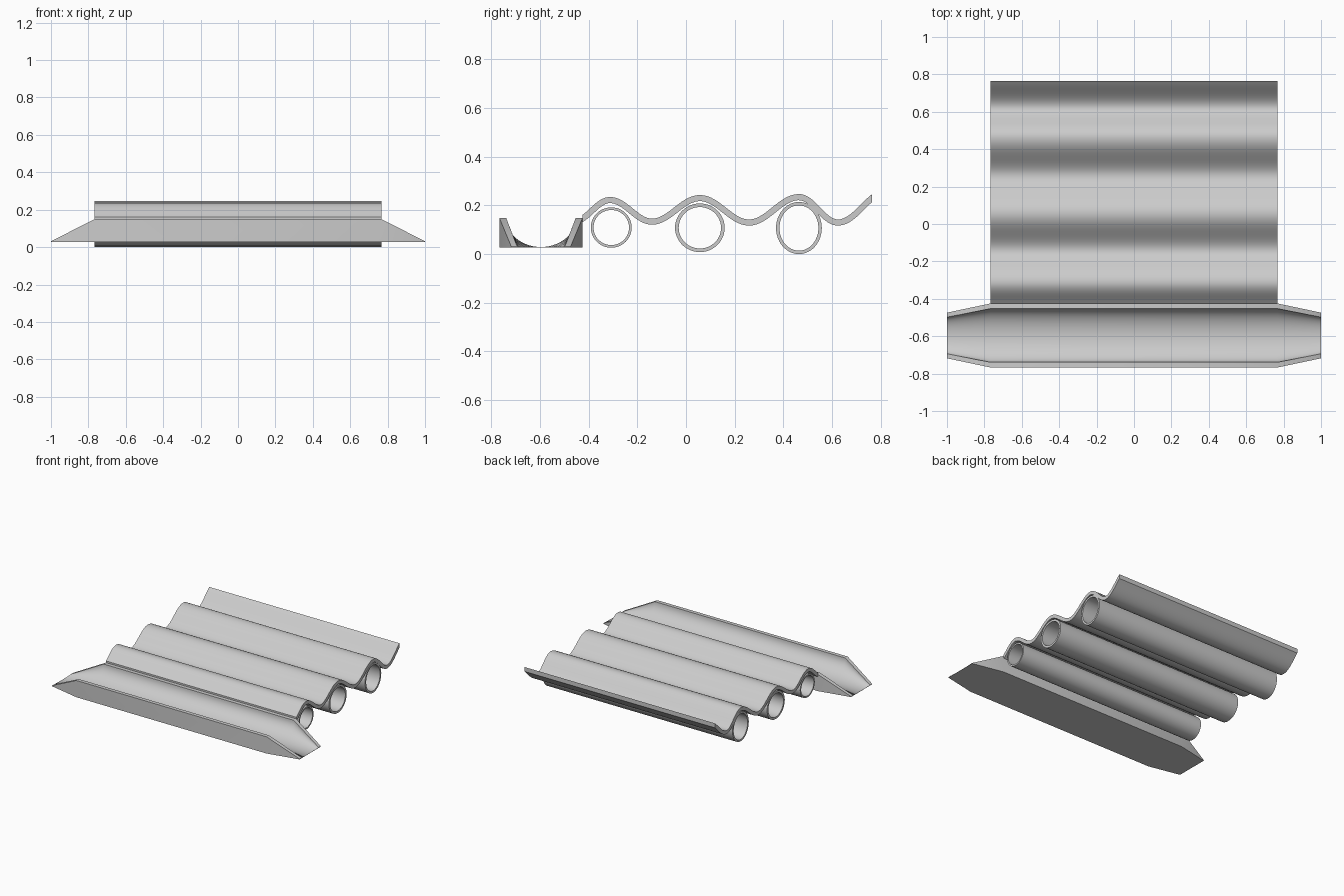
import bpy, bmesh, math

if "Cube" in bpy.data.objects:
    bpy.data.objects.remove(bpy.data.objects["Cube"])

grey = bpy.data.materials.new("plain grey")
grey.diffuse_color = (0.6, 0.6, 0.6, 1)
grey.use_nodes = True
grey.node_tree.nodes["Principled BSDF"].inputs["Base Color"].default_value = grey.diffuse_color


def loft(name, stations, closed_ends=True):
    """Skin a list of equal-length closed (x, y, z) loops into a solid."""
    bm = bmesh.new()
    rings = [[bm.verts.new(p) for p in loop] for loop in stations]
    n = len(rings[0])
    for a, b in zip(rings, rings[1:]):
        for i in range(n):
            j = (i + 1) % n
            bm.faces.new((a[i], a[j], b[j], b[i]))
    if closed_ends:
        bm.faces.new(rings[0])
        bm.faces.new(rings[-1])
    else:                                   # join last ring to the first
        a, b = rings[-1], rings[0]
        for i in range(n):
            j = (i + 1) % n
            bm.faces.new((a[i], a[j], b[j], b[i]))
    bmesh.ops.recalc_face_normals(bm, faces=bm.faces[:])
    mesh = bpy.data.meshes.new(name)
    bm.to_mesh(mesh)
    bm.free()
    mesh.materials.append(grey)
    ob = bpy.data.objects.new(name, mesh)
    bpy.context.collection.objects.link(ob)
    bpy.ops.object.select_all(action='DESELECT')
    ob.select_set(True)
    bpy.context.view_layer.objects.active = ob
    bpy.ops.object.shade_smooth_by_angle(angle=math.radians(30))
    return ob


HALF = 0.768

# Wavy sheet: cosine easing between valleys and crests
KEYS = [(-0.46, 0.135), (-0.312, 0.222), (-0.14, 0.133), (0.057, 0.230),
        (0.259, 0.1295), (0.464, 0.234), (0.624, 0.1295), (0.83, 0.26)]


def wave(y):
    for (y0, z0), (y1, z1) in zip(KEYS, KEYS[1:]):
        if y <= y1:
            t = (y - y0) / (y1 - y0) * math.pi
            slope = (z1 - z0) * 0.5 * math.sin(t) * math.pi / (y1 - y0)
            return z0 + (z1 - z0) * 0.5 * (1 - math.cos(t)), slope


top, bottom = [], []
STEPS = 90
for i in range(STEPS + 1):
    y = -0.425 + (0.765 + 0.425) * i / STEPS
    z, s = wave(y)
    h = 0.0125 * math.sqrt(1 + s * s)
    top.append((y, z + h))
    bottom.append((y, z - h))
profile = top + bottom[::-1]

# Side by side sheet panels, the last one double width
edges = [-HALF + HALF / 3 * k for k in (0, 1, 2, 3, 4, 6)]
for k, (x0, x1) in enumerate(zip(edges, edges[1:])):
    loft(f"wavy_panel_{k + 1}", [[(x, y, z) for y, z in profile] for x in (x0, x1)])


# Open tubes under the crests
def tube(name, y, z, ry, rz, wall, n=48):
    def ring(x, inset):
        return [(x, y + (ry - inset) * math.cos(2 * math.pi * i / n),
                 z + (rz - inset) * math.sin(2 * math.pi * i / n)) for i in range(n)]
    w = HALF - 0.002
    loft(name, [ring(-w, 0), ring(w, 0), ring(w, wall), ring(-w, wall)], False)


tube("front_tube", -0.307, 0.109, 0.084, 0.083, 0.011)
tube("middle_tube", 0.057, 0.108, 0.102, 0.100, 0.015)
tube("back_tube", 0.464, 0.107, 0.094, 0.107, 0.014)


# Trough with tapered, flattened ends
def trough_section(x, outer, inner, rim_z, floor_z, cy=-0.596, base=0.027, n=28):
    loop = [(x, cy - outer, base), (x, cy - outer, rim_z)]
    for i in range(n + 1):
        a = math.pi * i / n
        loop.append((x, cy - inner * math.cos(a),
                     rim_z - (rim_z - floor_z) * math.sin(a)))
    return loop + [(x, cy + outer, rim_z), (x, cy + outer, base)]


body = (0.171, 0.143, 0.149, 0.029)
tip = (0.122, 0.098, 0.031, 0.028)
loft("trough", [trough_section(-1, *tip), trough_section(-HALF, *body),
                trough_section(HALF, *body), trough_section(1, *tip)])
